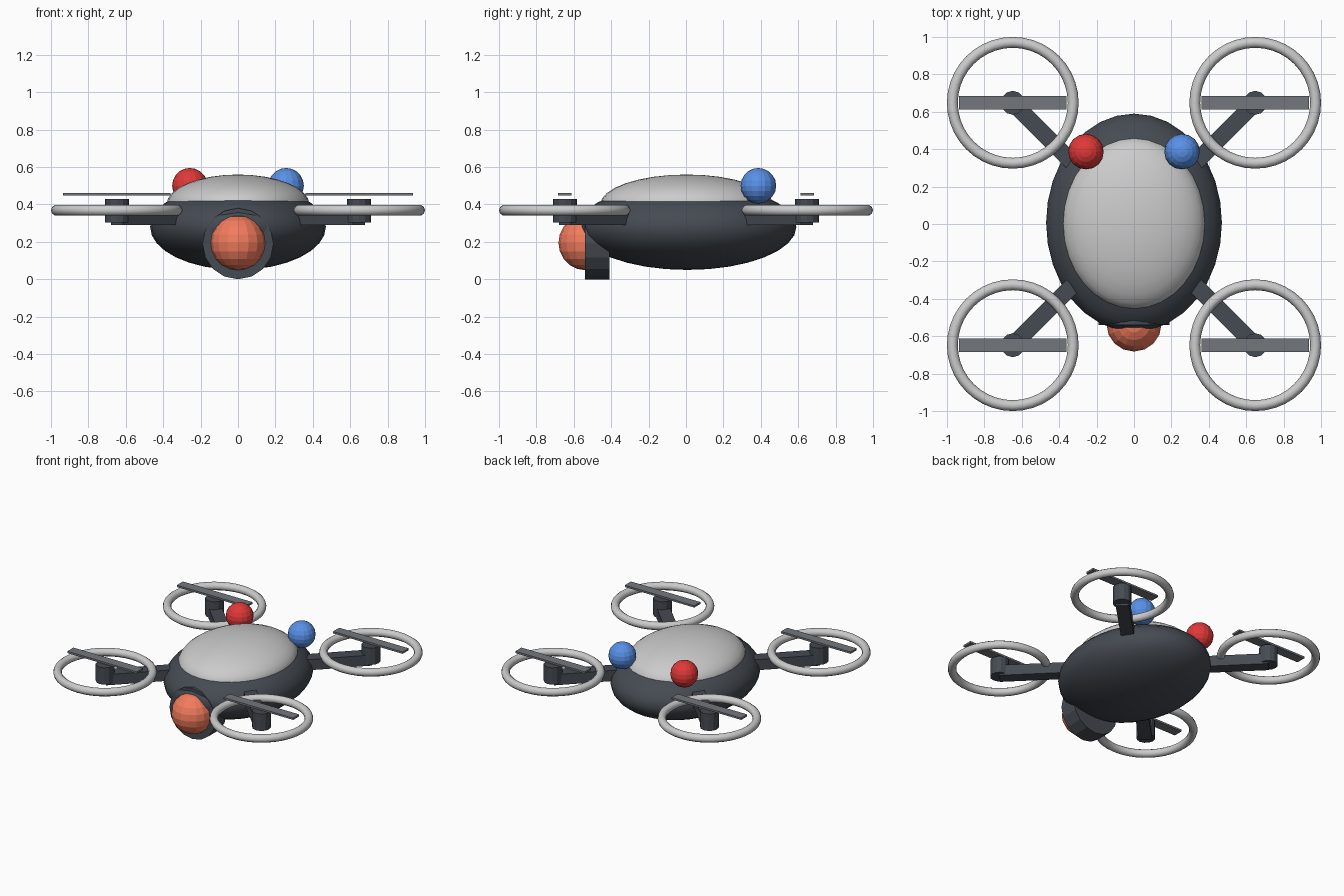
import bpy, math

if "Cube" in bpy.data.objects:
    bpy.data.objects.remove(bpy.data.objects["Cube"])

def material(name, rgb):
    m = bpy.data.materials.new(name)
    m.diffuse_color = (*rgb, 1)
    m.use_nodes = True
    m.node_tree.nodes["Principled BSDF"].inputs["Base Color"].default_value = m.diffuse_color
    return m

DARK = material("dark_shell", (0.06, 0.07, 0.085))
BLADE = material("blade_grey", (0.17, 0.18, 0.20))
LIGHT = material("light_shell", (0.8, 0.8, 0.82))
ORANGE = material("lens_orange", (0.9, 0.2, 0.11))
RED = material("lamp_red", (0.75, 0.04, 0.04))
BLUE = material("lamp_blue", (0.1, 0.28, 0.8))

def finish(name, mat, smooth=False):
    o = bpy.context.object
    o.name = name
    o.data.materials.append(mat)
    bpy.ops.object.transform_apply(location=False, rotation=True, scale=True)
    if smooth:
        bpy.ops.object.shade_smooth_by_angle(angle=math.radians(40))
    return o

def ball(name, loc, radii, mat, segs=16, rings=10, smooth=False):
    bpy.ops.mesh.primitive_uv_sphere_add(segments=segs, ring_count=rings, radius=1, location=loc)
    bpy.context.object.scale = radii
    return finish(name, mat, smooth)

def box(name, loc, size, mat, turn=0):
    bpy.ops.mesh.primitive_cube_add(size=1, location=loc, rotation=(0, 0, turn))
    bpy.context.object.scale = size
    return finish(name, mat)

def cylinder(name, loc, r, depth, mat, segs, rot=(0, 0, 0)):
    bpy.ops.mesh.primitive_cylinder_add(vertices=segs, radius=r, depth=depth, location=loc, rotation=rot)
    return finish(name, mat)

# hull and the pale canopy set into its top
ball("hull", (0, 0.007, 0.28), (0.47, 0.583, 0.23), DARK, 32, 16, True)
ball("canopy", (0, 0.003, 0.40), (0.382, 0.461, 0.16), LIGHT, 32, 16, True)

# camera at the nose
cylinder("camera_housing", (0, -0.475, 0.19), 0.19, 0.13, DARK, 16, (math.pi / 2, 0, 0))
ball("camera_lens", (0, -0.535, 0.195), (0.147,) * 3, ORANGE)

# signal lamps at the rear
ball("left_lamp", (-0.257, 0.387, 0.5), (0.095,) * 3, RED)
ball("right_lamp", (0.257, 0.387, 0.5), (0.095,) * 3, BLUE)

# four rotor units: arm, motor, blade and guard ring
C, INNER = 0.648, 0.33
for sx, side in ((-1, "left"), (1, "right")):
    for sy, end in ((-1, "front"), (1, "back")):
        tag = f"{end}_{side}"
        x, y = sx * C, sy * C
        mid = (C + INNER) / 2
        box("arm_" + tag, (sx * mid, sy * mid, 0.33),
            ((C - INNER) * math.sqrt(2), 0.09, 0.08), DARK, math.atan2(sy, sx))
        cylinder("motor_" + tag, (x, y, 0.367), 0.064, 0.126, DARK, 12)
        box("blade_" + tag, (x, y, 0.455), (0.576, 0.072, 0.014), BLADE)
        bpy.ops.mesh.primitive_torus_add(location=(x, y, 0.369), major_radius=0.323, minor_radius=0.029,
                                         major_segments=40, minor_segments=10)
        finish("guard_ring_" + tag, LIGHT, True)
